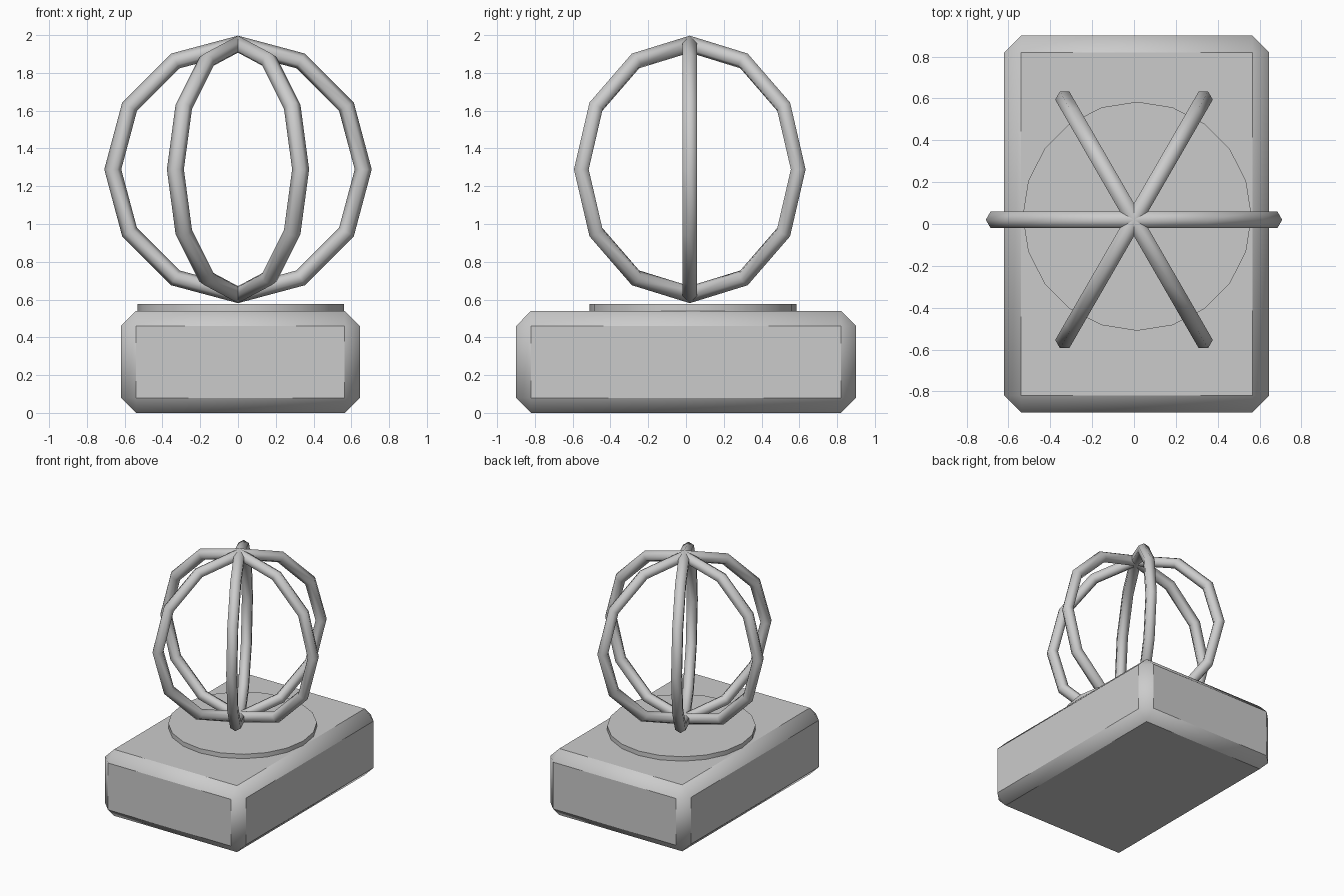
import bpy
from math import radians

if "Cube" in bpy.data.objects:
    bpy.data.objects.remove(bpy.data.objects["Cube"])


def finish(obj, name, angle):
    obj.name = name
    bpy.ops.object.transform_apply(location=False, rotation=True, scale=True)
    bpy.ops.object.shade_smooth_by_angle(angle=radians(angle))
    return obj


# Base block with a single wide, soft chamfer
bpy.ops.mesh.primitive_cube_add(size=1, location=(0.0125, 0, 0.27))
base = bpy.context.object
base.scale = (1.265, 1.80, 0.54)
finish(base, "base_block", 60)
bevel = base.modifiers.new("chamfer", 'BEVEL')
bevel.width = 0.08
bevel.segments = 1

# Thin round plate on top of the base
bpy.ops.mesh.primitive_cylinder_add(vertices=20, radius=0.547, depth=0.055,
                                    location=(0.015, 0.037, 0.5485))
finish(bpy.context.object, "round_plate", 30)

# Three upright low-poly rings crossing at the top and bottom
for i in range(3):
    bpy.ops.mesh.primitive_torus_add(major_segments=12, minor_segments=6,
                                     major_radius=0.663, minor_radius=0.045,
                                     location=(0, 0.02, 1.289),
                                     rotation=(radians(90), 0, radians(60 * i)))
    finish(bpy.context.object, f"cage_ring_{i + 1}", 80)
